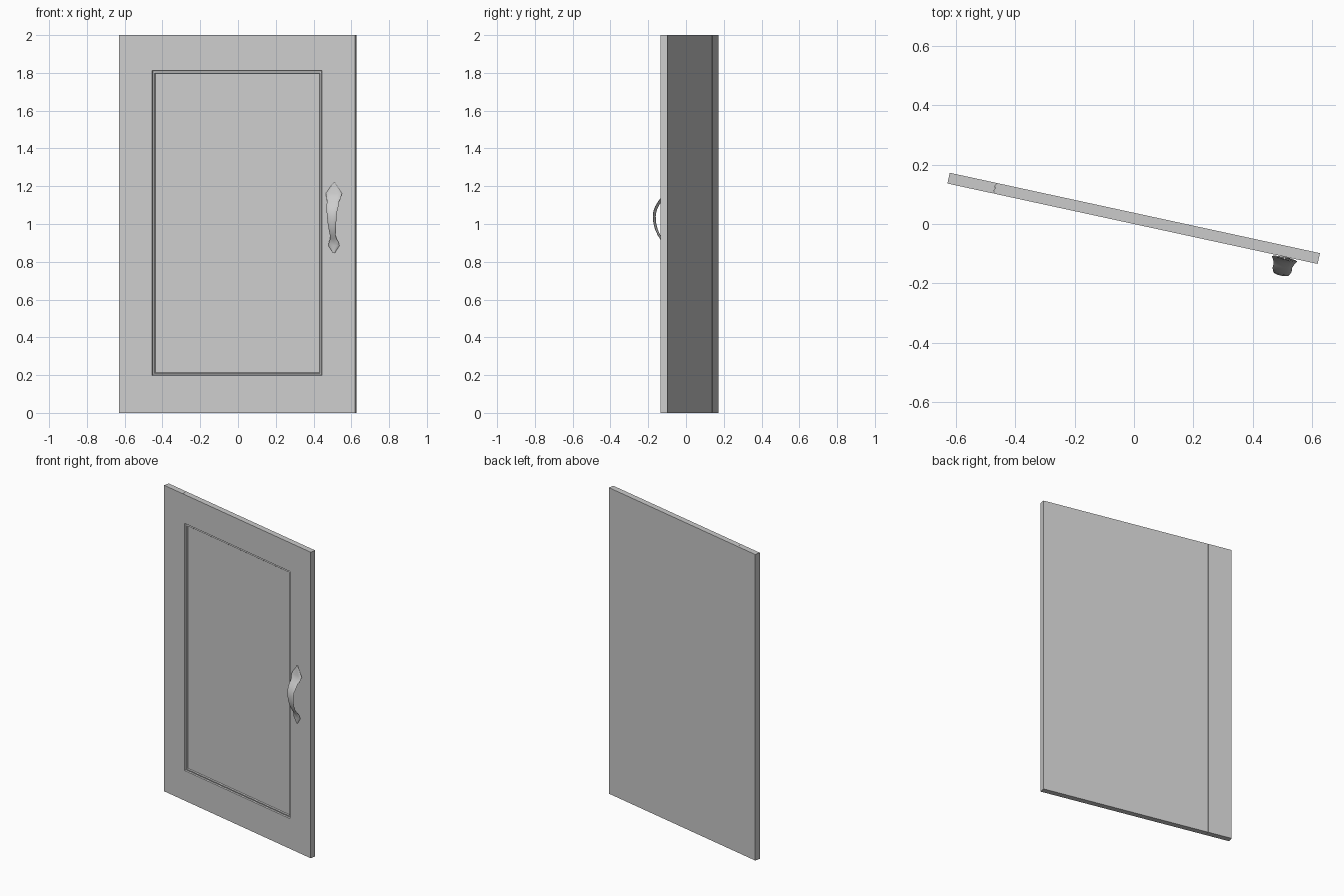
import bpy, bmesh, math

cube = bpy.data.objects.get("Cube")
if cube:
    bpy.data.objects.remove(cube, do_unlink=True)

# One plain grey for the whole door
grey = bpy.data.materials.new("light_grey")
grey.use_nodes = True
grey.diffuse_color = (0.6, 0.6, 0.6, 1)
grey.node_tree.nodes["Principled BSDF"].inputs["Base Color"].default_value = (0.6, 0.6, 0.6, 1)

TURN = math.radians(-12.25)   # the door stands slightly open
HALF_W, THICK, HEIGHT = 0.639, 0.037, 2.0
JOINT = 0.479                 # inner edge of the stiles
LOW, HIGH = 0.178, 1.831      # inner edges of the rails


def finish(name, bm):
    """Turn a bmesh in door space (y = 0 is the front face) into an object."""
    bmesh.ops.recalc_face_normals(bm, faces=bm.faces)
    mesh = bpy.data.meshes.new(name)
    bm.to_mesh(mesh)
    bm.free()
    mesh.materials.append(grey)
    obj = bpy.data.objects.new(name, mesh)
    obj.location = (-0.005, 0.001, 0)
    obj.rotation_euler.z = TURN
    bpy.context.collection.objects.link(obj)
    return obj


def board(name, x0, x1, z0, z1, front=0.0):
    bm = bmesh.new()
    bmesh.ops.create_cube(bm, size=1)
    for v in bm.verts:
        v.co = (x1 if v.co.x > 0 else x0,
                THICK if v.co.y > 0 else front,
                z1 if v.co.z > 0 else z0)
    return finish(name, bm)


def loft(bm, rings, capped):
    """Bridge closed loops of points, one after another."""
    loops = [[bm.verts.new(p) for p in ring] for ring in rings]
    n = len(loops[0])
    for a, b in zip(loops, loops[1:]):
        for i in range(n):
            j = (i + 1) % n
            bm.faces.new((a[i], a[j], b[j], b[i]))
    if capped:
        bm.faces.new(loops[0])
        bm.faces.new(loops[-1])


# Frame and recessed panel
GAP = 0.001
board("right_stile", -HALF_W, -JOINT - GAP, 0, HEIGHT)
board("left_stile", JOINT, HALF_W, 0, HEIGHT)
board("bottom_rail", -JOINT, JOINT, 0, LOW)
board("top_rail", -JOINT, JOINT, HIGH, HEIGHT)
board("centre_panel", -JOINT, JOINT, LOW, HIGH, front=0.012)

# Moulding around the panel: (inset from the joint, depth)
profile = [(0, 0.012), (0, 0), (0.019, 0), (0.022, 0.008),
           (0.031, 0.006), (0.036, 0.013)]
bm = bmesh.new()
loft(bm, [[(sx * (JOINT - inset), depth, LOW + inset if sz < 0 else HIGH - inset)
           for sx, sz in ((-1, -1), (1, -1), (1, 1), (-1, 1))]
          for inset, depth in profile], capped=False)
finish("panel_moulding", bm)

# Arched pull handle with leaf-shaped ends: (height, half width, stand-off)
sections = [(0.846, 0.004, 0.004), (0.885, 0.030, 0.006), (0.905, 0.026, 0.011),
            (0.922, 0.017, 0.021), (0.942, 0.016, 0.034), (0.97, 0.019, 0.047),
            (1.005, 0.023, 0.056), (1.04, 0.026, 0.059), (1.07, 0.029, 0.055),
            (1.095, 0.033, 0.044), (1.118, 0.032, 0.030), (1.137, 0.038, 0.015),
            (1.162, 0.044, 0.007), (1.22, 0.003, 0.004)]
SIDES = 12
bm = bmesh.new()
loft(bm, [[(0.526 + w * math.cos(t), -out - 0.006 * math.sin(t), z)
           for t in (2 * math.pi * i / SIDES for i in range(SIDES))]
          for z, w, out in sections], capped=True)
handle = finish("pull_handle", bm)
bpy.ops.object.select_all(action="DESELECT")
handle.select_set(True)
bpy.context.view_layer.objects.active = handle
bpy.ops.object.shade_smooth_by_angle(angle=math.radians(40))
